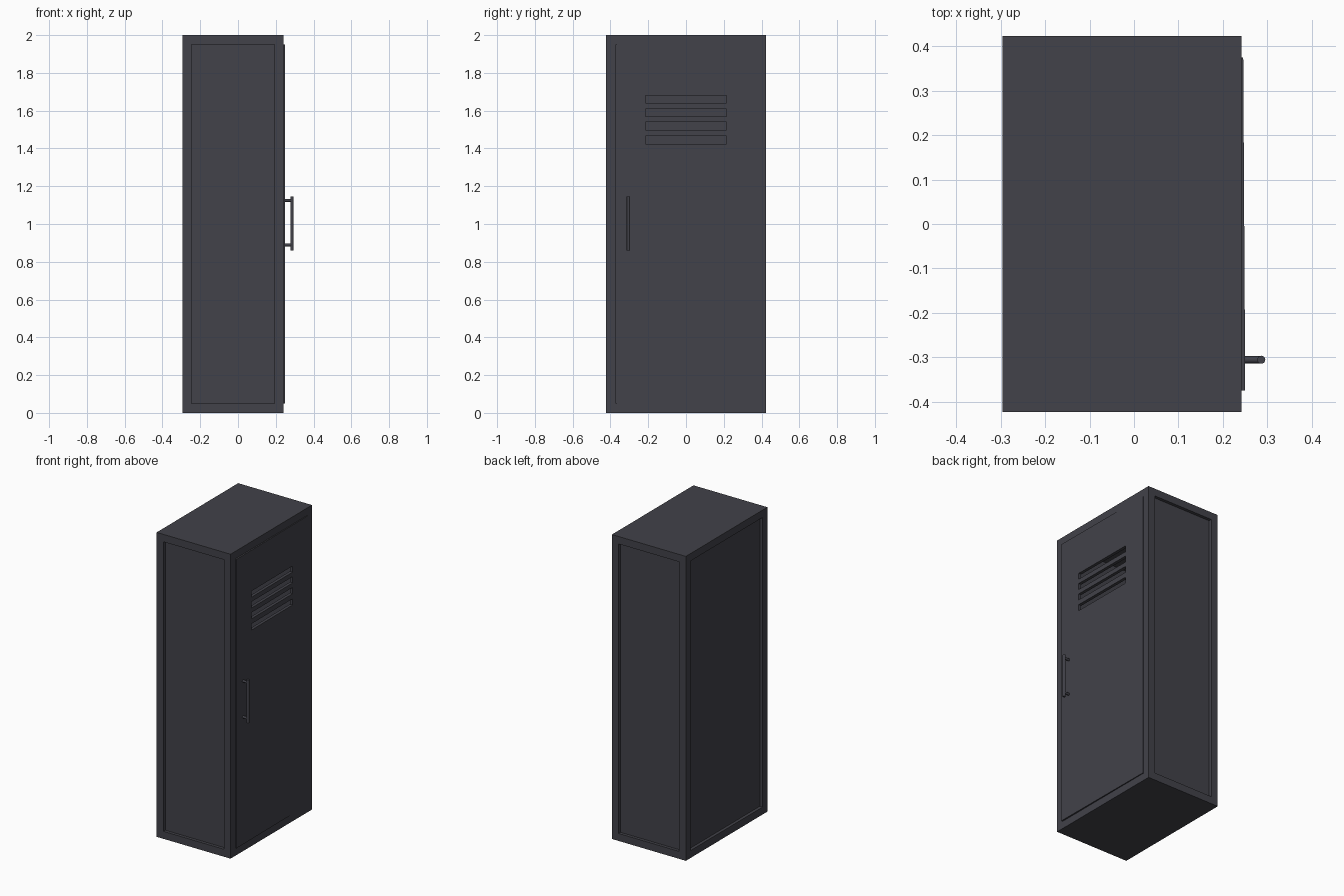
import bpy, bmesh, math
from mathutils import Vector, Matrix

if "Cube" in bpy.data.objects:
    bpy.data.objects.remove(bpy.data.objects["Cube"])

metal = bpy.data.materials.new("dark_grey_metal")
metal.diffuse_color = (0.054, 0.054, 0.067, 1)
metal.use_nodes = True
metal.node_tree.nodes["Principled BSDF"].inputs["Base Color"].default_value = metal.diffuse_color


def add_object(name, bm):
    bmesh.ops.recalc_face_normals(bm, faces=bm.faces)
    me = bpy.data.meshes.new(name)
    bm.to_mesh(me)
    bm.free()
    me.materials.append(metal)
    ob = bpy.data.objects.new(name, me)
    bpy.context.collection.objects.link(ob)
    return ob


X0, X1, HY, H = -0.295, 0.242, 0.423, 2.0
FRAME = 0.049

# Cabinet: box with recessed side and back panels and a hollow front
bm = bmesh.new()
bmesh.ops.create_cube(bm, size=1, matrix=Matrix.Translation(((X0 + X1) / 2, 0, H / 2))
                      @ Matrix.Diagonal((X1 - X0, 2 * HY, H, 1)))
bm.normal_update()
for f in [f for f in bm.faces if abs(f.normal.z) < 0.5]:
    n = f.normal.copy()
    depth = X1 - X0 - FRAME if n.x > 0.5 else 0.02
    bmesh.ops.inset_individual(bm, faces=[f], thickness=FRAME, use_even_offset=True)
    new = bmesh.ops.extrude_discrete_faces(bm, faces=[f])["faces"][0]
    bmesh.ops.translate(bm, verts=new.verts, vec=-n * depth)
add_object("cabinet_body", bm)

# Door: sheet with four vent slots, hinged at +y and very slightly ajar
W = 0.748
ys = [-W, -0.374 - 0.215, -0.374 + 0.215, 0]
zs = [0.051, 1.424, 1.465, 1.498, 1.539, 1.569, 1.61, 1.64, 1.68, 1.949]
bm = bmesh.new()
for i in range(3):
    for j in range(len(zs) - 1):
        if i == 1 and j % 2 == 1:
            continue
        bm.faces.new([bm.verts.new((0, y, z)) for y, z in (
            (ys[i], zs[j]), (ys[i + 1], zs[j]), (ys[i + 1], zs[j + 1]), (ys[i], zs[j + 1]))])
bmesh.ops.remove_doubles(bm, verts=bm.verts, dist=1e-5)
geo = bmesh.ops.extrude_face_region(bm, geom=bm.faces[:])
bmesh.ops.translate(bm, verts=[v for v in geo["geom"] if isinstance(v, bmesh.types.BMVert)],
                    vec=(-0.02, 0, 0))
door = add_object("door", bm)
door.location = (0.2455, 0.374, 0)
door.rotation_euler.z = 0.006


# Handle: upright bar on two posts
def rod(name, a, b, r):
    a, b = Vector(a), Vector(b)
    d = b - a
    bm = bmesh.new()
    bmesh.ops.create_cone(bm, cap_ends=True, segments=16, radius1=r, radius2=r, depth=d.length,
                          matrix=Matrix.Translation((a + b) / 2)
                          @ d.to_track_quat('Z', 'Y').to_matrix().to_4x4())
    ob = add_object(name, bm)
    ob.data.shade_smooth()
    ob.data.set_sharp_from_angle(angle=math.radians(40))


HX, HYP = 0.286, -0.305
rod("handle_bar", (HX, HYP, 0.86), (HX, HYP, 1.145), 0.009)
for k, z in enumerate((0.889, 1.125)):
    rod(f"handle_post_{k + 1}", (0.24, HYP, z), (HX, HYP, z), 0.008)
